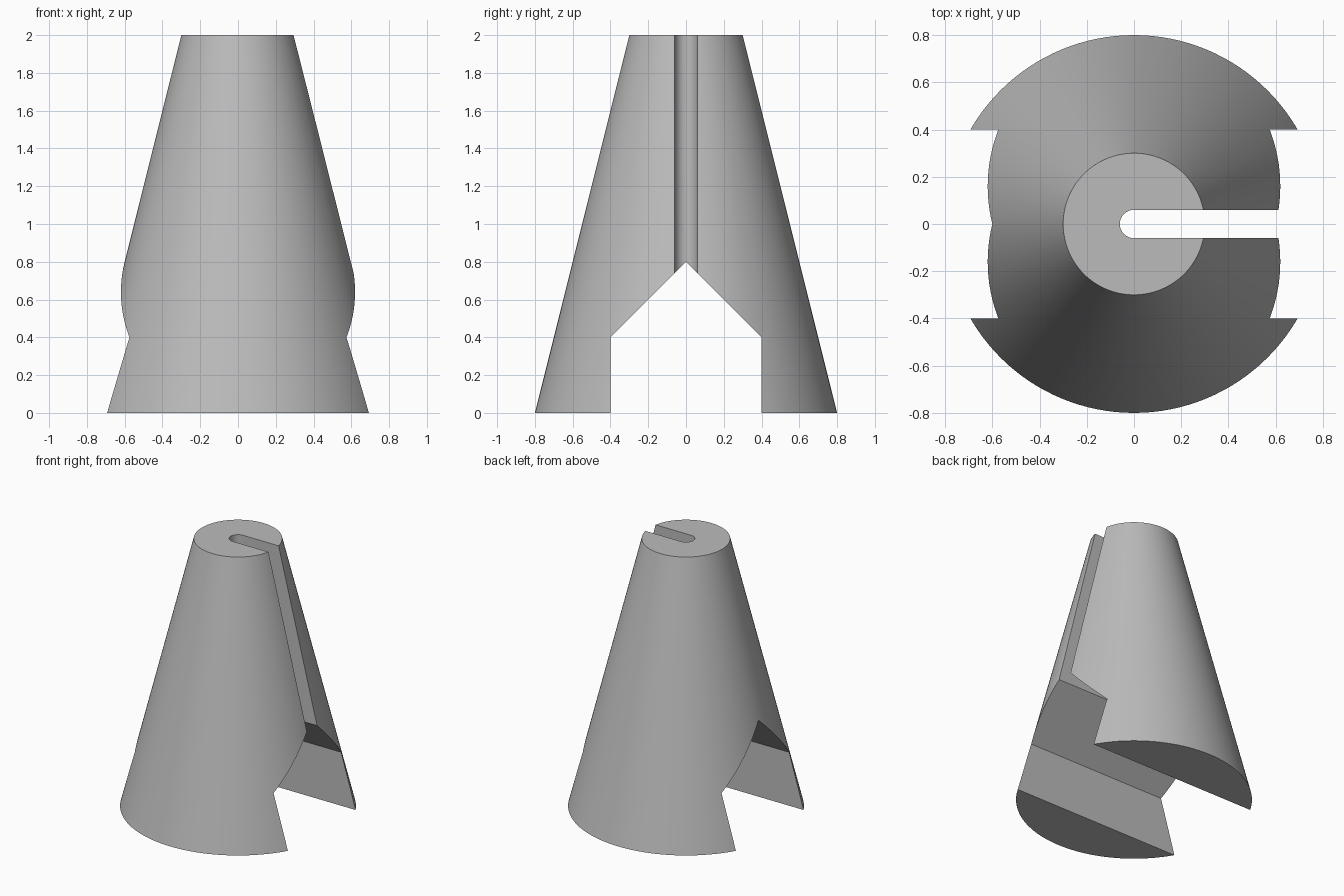
import bpy
import math
from mathutils import Vector

cube = bpy.data.objects.get("Cube")
if cube:
    bpy.data.objects.remove(cube, do_unlink=True)

HEIGHT, BASE_R, TOP_R = 2.0, 0.8, 0.3
SLOT_R = 0.06
NOTCH_HALF, NOTCH_SIDE, NOTCH_PEAK = 0.4, 0.4, 0.8

grey = bpy.data.materials.new("plain grey")
grey.use_nodes = True
colour = (0.5, 0.5, 0.5, 1)
grey.diffuse_color = colour
grey.node_tree.nodes["Principled BSDF"].inputs["Base Color"].default_value = colour


def prism(name, profile, sweep):
    """Closed solid made by sweeping a planar profile along a vector."""
    n = len(profile)
    base = [Vector(p) for p in profile]
    verts = base + [p + Vector(sweep) for p in base]
    faces = [tuple(reversed(range(n))), tuple(range(n, 2 * n))]
    faces += [(i, (i + 1) % n, n + (i + 1) % n, n + i) for i in range(n)]
    mesh = bpy.data.meshes.new(name)
    mesh.from_pydata(verts, [], faces)
    obj = bpy.data.objects.new(name, mesh)
    bpy.context.collection.objects.link(obj)
    obj.hide_render = True
    return obj


def cut(target, cutter):
    """Subtract the cutter from the target, then discard it."""
    mod = target.modifiers.new("cut", 'BOOLEAN')
    mod.operation = 'DIFFERENCE'
    mod.solver = 'EXACT'
    mod.object = cutter
    bpy.context.view_layer.objects.active = target
    bpy.ops.object.modifier_apply(modifier=mod.name)
    bpy.data.objects.remove(cutter, do_unlink=True)


# Tapered body
bpy.ops.mesh.primitive_cone_add(vertices=128, radius1=BASE_R, radius2=TOP_R,
                                depth=HEIGHT, location=(0, 0, HEIGHT / 2))
body = bpy.context.object
body.name = "tapered_body"
body.data.materials.append(grey)

# Gabled notch running straight through the foot from side to side
notch = prism("notch_cutter",
              [(-1, -NOTCH_HALF, -1), (-1, NOTCH_HALF, -1),
               (-1, NOTCH_HALF, NOTCH_SIDE), (-1, 0, NOTCH_PEAK),
               (-1, -NOTCH_HALF, NOTCH_SIDE)], (2, 0, 0))
cut(body, notch)

# Round-ended slot from the axis out through the left side
steps = 24
arc = [math.pi * (0.5 + i / steps) for i in range(steps + 1)]
outline = [(SLOT_R * math.cos(a), SLOT_R * math.sin(a), -1) for a in arc]
outline += [(1, -SLOT_R, -1), (1, SLOT_R, -1)]
cut(body, prism("slot_cutter", outline, (0, 0, 4)))

# Smooth round walls with crisp cut edges
bpy.ops.object.select_all(action='DESELECT')
body.select_set(True)
bpy.context.view_layer.objects.active = body
bpy.ops.object.shade_smooth_by_angle(angle=math.radians(30))
